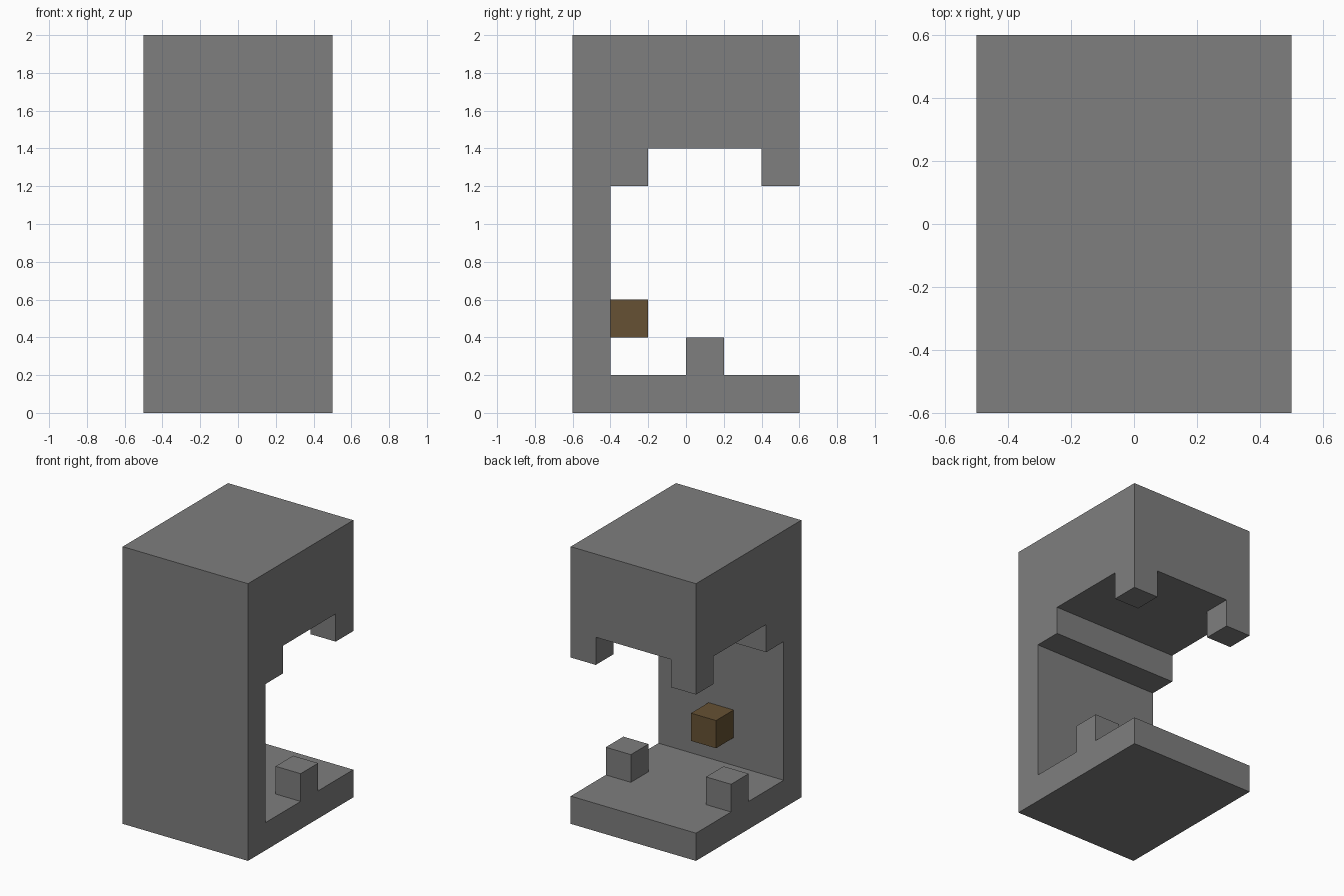
import bpy
import bmesh

if "Cube" in bpy.data.objects:
    bpy.data.objects.remove(bpy.data.objects["Cube"], do_unlink=True)

UNIT = 0.2  # edge of one block
HALF_WIDTH = 0.5


def flat_material(name, rgb):
    mat = bpy.data.materials.new(name)
    mat.use_nodes = True
    colour = (*rgb, 1.0)
    mat.diffuse_color = colour
    mat.node_tree.nodes["Principled BSDF"].inputs["Base Color"].default_value = colour
    return mat


def add_object(name, bm, mat):
    bmesh.ops.recalc_face_normals(bm, faces=bm.faces)
    mesh = bpy.data.meshes.new(name)
    bm.to_mesh(mesh)
    bm.free()
    mesh.materials.append(mat)
    obj = bpy.data.objects.new(name, mesh)
    bpy.context.collection.objects.link(obj)
    return obj


def block(name, centre, mat):
    bm = bmesh.new()
    bmesh.ops.create_cube(bm, size=UNIT)
    obj = add_object(name, bm, mat)
    obj.location = centre
    return obj


grey = flat_material("stone grey", (0.21, 0.21, 0.21))
brown = flat_material("wood brown", (0.133, 0.083, 0.033))

# Shell: base, front wall, stepped ledge and thick top as one side profile
profile = [(-0.6, 0), (0.6, 0), (0.6, 0.2), (-0.4, 0.2), (-0.4, 1.2),
           (-0.2, 1.2), (-0.2, 1.4), (0.6, 1.4), (0.6, 2), (-0.6, 2)]
bm = bmesh.new()
side = bm.faces.new([bm.verts.new((-HALF_WIDTH, y, z)) for y, z in profile])
extruded = bmesh.ops.extrude_face_region(bm, geom=[side], use_keep_orig=True)
moved = [v for v in extruded["geom"] if isinstance(v, bmesh.types.BMVert)]
bmesh.ops.translate(bm, verts=moved, vec=(2 * HALF_WIDTH, 0, 0))
add_object("shell", bm, grey)

# Mirrored blocks: studs on the base and teeth under the back of the top
for label, sign in (("left", 1), ("right", -1)):
    x = sign * (HALF_WIDTH - UNIT / 2)
    block(f"{label}_base_stud", (x, 0.1, 0.3), grey)
    block(f"{label}_top_tooth", (x, 0.5, 1.3), grey)

# Small knob on the inside of the front wall
block("wall_knob", (0, -0.3, 0.5), brown)
